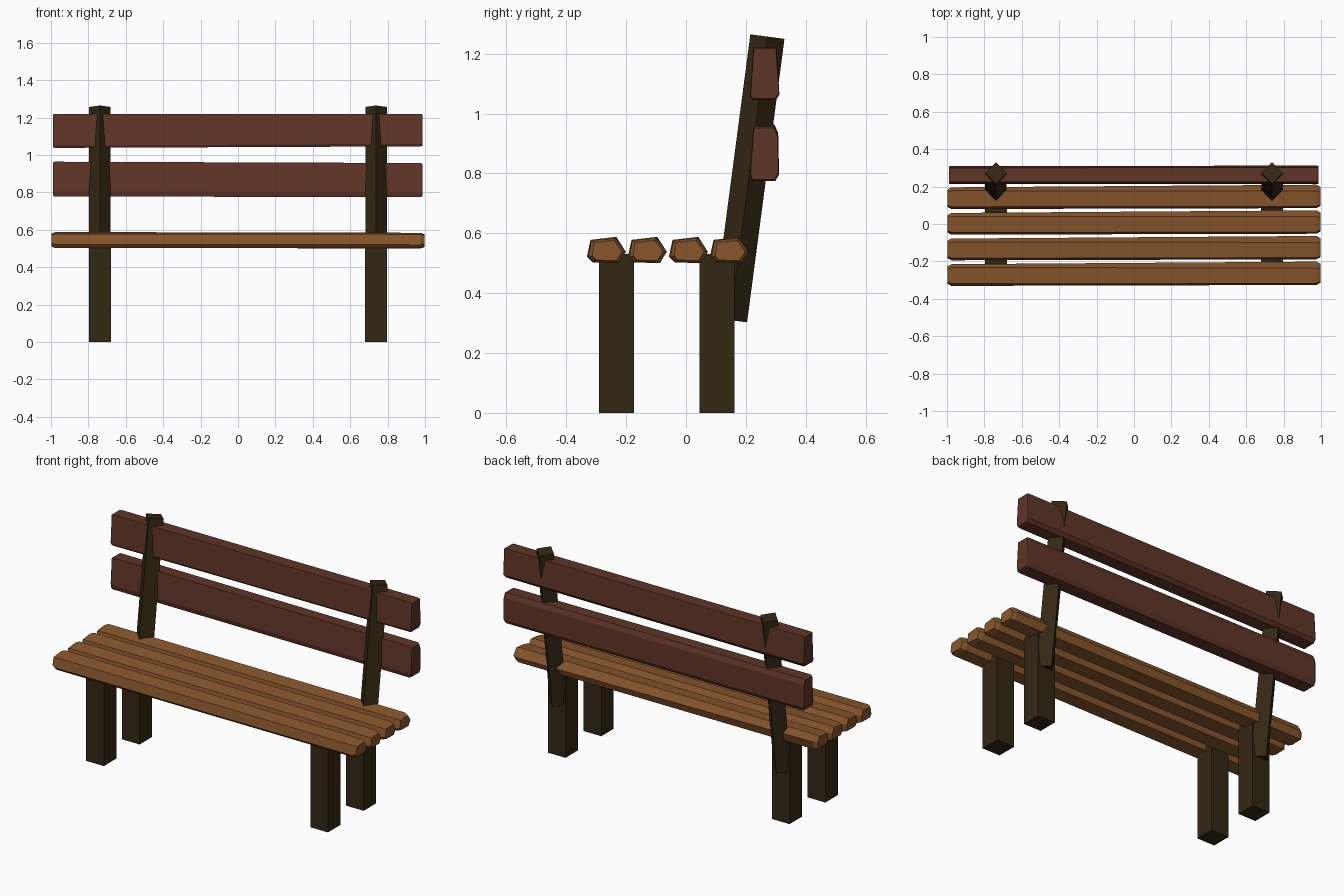
import bpy, bmesh, math
from mathutils import Vector, Matrix

if "Cube" in bpy.data.objects:
    bpy.data.objects.remove(bpy.data.objects["Cube"])


def material(name, rgb):
    m = bpy.data.materials.new(name)
    m.diffuse_color = (*rgb, 1)
    m.use_nodes = True
    m.node_tree.nodes["Principled BSDF"].inputs["Base Color"].default_value = m.diffuse_color
    return m


SEAT = material("light wood", (0.25, 0.096, 0.026))
BACK = material("red brown wood", (0.116, 0.035, 0.020))
DARK = material("dark wood", (0.034, 0.020, 0.007))


def finish(name, bm, mat):
    bmesh.ops.recalc_face_normals(bm, faces=bm.faces)
    me = bpy.data.meshes.new(name)
    bm.to_mesh(me)
    bm.free()
    me.materials.append(mat)
    ob = bpy.data.objects.new(name, me)
    bpy.context.collection.objects.link(ob)


def plank(name, mat, left, right, x0, x1, bevel, shrink, offset=0.0):
    """Hand-cut board: loft from a left to a right (y, z) section with chamfered ends."""
    bm = bmesh.new()

    def ring(section, x, scale):
        cy = (min(p[0] for p in section) + max(p[0] for p in section)) / 2
        cz = (min(p[1] for p in section) + max(p[1] for p in section)) / 2
        return [bm.verts.new((x, cy + (y - cy) * scale + offset, cz + (z - cz) * scale))
                for y, z in section]

    rings = [ring(left, x0, shrink), ring(left, x0 + bevel, 1),
             ring(right, x1 - bevel, 1), ring(right, x1, shrink)]
    n = len(left)
    for a, b in zip(rings, rings[1:]):
        for i in range(n):
            j = (i + 1) % n
            bm.faces.new((a[i], a[j], b[j], b[i]))
    bm.faces.new(rings[0])
    bm.faces.new(rings[-1])
    finish(name, bm, mat)


def beam(name, size, matrix):
    bm = bmesh.new()
    bmesh.ops.create_cube(bm, size=1, matrix=matrix @ Matrix.Diagonal((*size, 1)))
    finish(name, bm, DARK)


# Seat slats: six-sided, with a pointed rear edge that grows to the right
slat_left = [(0.0, 0.522), (0.012, 0.578), (0.098, 0.588),
             (0.116, 0.55), (0.11, 0.504), (0.02, 0.502)]
slat_right = [(0.005, 0.52), (0.014, 0.576), (0.096, 0.584),
              (0.130, 0.538), (0.106, 0.5), (0.022, 0.503)]
for i in range(4):
    plank(f"seat_slat_{i + 1}", SEAT, slat_left, slat_right,
          -0.998, 0.998, 0.022, 0.80, -0.331 + 0.137 * i)

# Backrest boards
upper_l = [(0.214, 1.05), (0.224, 1.22), (0.300, 1.22), (0.310, 1.06), (0.296, 1.04), (0.220, 1.038)]
upper_r = [(0.214, 1.06), (0.225, 1.22), (0.302, 1.22), (0.312, 1.065), (0.296, 1.046), (0.222, 1.046)]
lower_l = [(0.213, 0.806), (0.224, 0.964), (0.295, 0.964), (0.308, 0.935), (0.309, 0.80), (0.298, 0.778), (0.219, 0.778)]
lower_r = [(0.213, 0.80), (0.225, 0.957), (0.296, 0.957), (0.308, 0.928), (0.311, 0.796), (0.298, 0.775), (0.219, 0.775)]
plank("upper_back_board", BACK, upper_l, upper_r, -0.99, 0.987, 0.01, 0.96)
plank("lower_back_board", BACK, lower_l, lower_r, -0.99, 0.987, 0.01, 0.94)

# Legs and leaning diamond-section posts, mirrored left and right
for side, sx in (("left", -1), ("right", 1)):
    x = 0.738 * sx
    for part, y in (("front", -0.2325), ("rear", 0.104)):
        beam(f"{part}_leg_{side}", (0.116, 0.117, 0.53),
             Matrix.Translation((x, y, 0.265)))
    low, high = Vector((x, 0.147, 0.31)), Vector((x, 0.272, 1.257))
    lean = -math.atan2(high.y - low.y, high.z - low.z)
    w = 0.115 / math.sqrt(2)
    beam(f"back_post_{side}", (w, w, (high - low).length),
         Matrix.Translation((low + high) / 2) @ Matrix.Rotation(lean, 4, 'X')
         @ Matrix.Rotation(math.pi / 4, 4, 'Z'))
